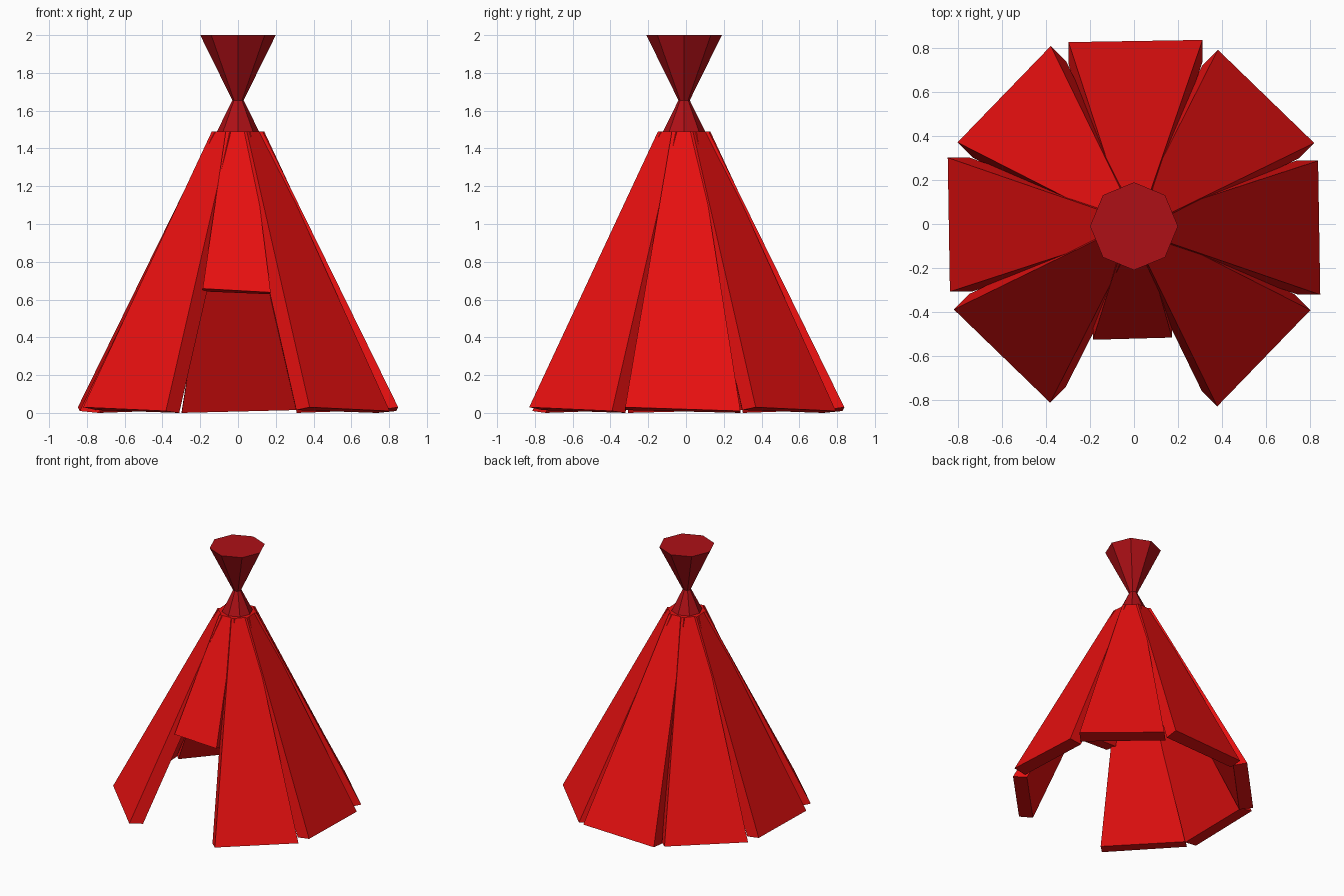
import bpy
import bmesh
from math import radians
from mathutils import Matrix, Vector

cube = bpy.data.objects.get("Cube")
if cube:
    bpy.data.objects.remove(cube, do_unlink=True)


def make_material(name, colour):
    mat = bpy.data.materials.new(name)
    mat.use_nodes = True
    mat.diffuse_color = colour
    mat.node_tree.nodes["Principled BSDF"].inputs["Base Color"].default_value = colour
    return mat


bright_red = make_material("bright red", (0.8, 0.005, 0.005, 1))
dark_red = make_material("dark red", (0.42, 0.005, 0.008, 1))

CENTRE = Vector((0, -0.01, 0))
TOP_Z, TOP_RADIUS, TOP_HALF = 1.49, 0.127, 0.065
THICKNESS = 0.1


def finish(bm, name, mat):
    bmesh.ops.recalc_face_normals(bm, faces=bm.faces)
    mesh = bpy.data.meshes.new(name)
    bm.to_mesh(mesh)
    bm.free()
    mesh.materials.append(mat)
    obj = bpy.data.objects.new(name, mesh)
    bpy.context.collection.objects.link(obj)
    return obj


def cloth_panel(name, angle, radius, half, z):
    """Thick tapered slab leaning on the apex, its hem slightly askew."""
    bm = bmesh.new()
    rings = []
    for level in ("hem", "top"):
        ring = []
        for side, inner in ((-1, 0), (1, 0), (1, 1), (-1, 1)):
            if level == "hem":
                drop = 0.015 * inner if side < 0 else 0.01 * inner
                p = (radius - 0.005 * side - THICKNESS * inner,
                     side * half - 0.007,
                     z - 0.01 * side - drop)
            else:
                p = (TOP_RADIUS - 0.004 * side - THICKNESS * inner,
                     side * TOP_HALF, TOP_Z)
            ring.append(bm.verts.new(p))
        rings.append(ring)
    hem, top = rings
    bm.faces.new(hem)
    bm.faces.new(top)
    for i in range(4):
        j = (i + 1) % 4
        bm.faces.new((hem[i], hem[j], top[j], top[i]))
    turn = Matrix.Translation(CENTRE) @ Matrix.Rotation(radians(angle), 4, "Z")
    bm.transform(turn)
    return finish(bm, name, bright_red)


# Seven full cloth panels round the tent
names = ["left", "back_left", "back", "back_right", "right", "front_right"]
for i, label in enumerate(names + ["front_left"]):
    angle = 45 * i if i < 6 else 315
    cloth_panel(label + "_panel", angle, 0.843, 0.305, 0.02)

# Short front panel above the doorway
cloth_panel("door_panel", 270, 0.512, 0.18, 0.648)

# Crossed pole bundle: two eight-sided cones meeting at a narrow neck
bm = bmesh.new()
for flip in (1, -1):
    bmesh.ops.create_cone(
        bm, cap_ends=True, segments=8, depth=0.345,
        radius1=0.03 if flip > 0 else 0.2,
        radius2=0.2 if flip > 0 else 0.03,
        matrix=Matrix.Translation(CENTRE + Vector((0, 0, 1.655 + flip * 0.1725))))
finish(bm, "pole_bundle", dark_red)
